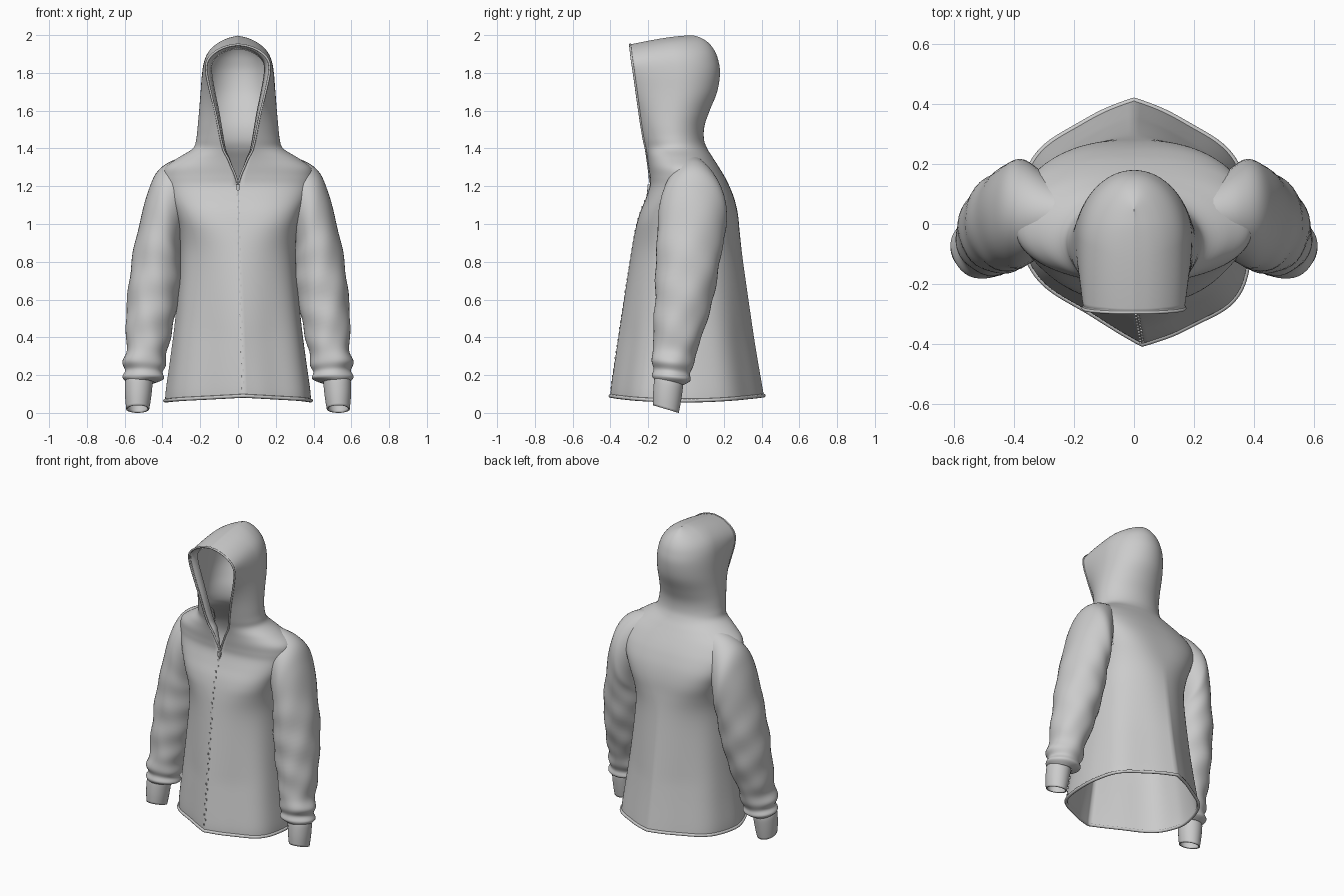
import bpy, bmesh, math
from mathutils import Vector

if "Cube" in bpy.data.objects:
    bpy.data.objects.remove(bpy.data.objects["Cube"])


def smooth_rows(rows, steps):
    """Catmull-Rom interpolation of a table of section values."""
    out = []
    for i in range(len(rows) - 1):
        a, b = rows[max(i - 1, 0)], rows[i]
        c, d = rows[i + 1], rows[min(i + 2, len(rows) - 1)]
        for k in range(steps):
            t = k / steps
            out.append([0.5 * (2 * q + (r - p) * t + (2 * p - 5 * q + 4 * r - s) * t * t
                               + (3 * q - p - 3 * r + s) * t ** 3)
                        for p, q, r, s in zip(a, b, c, d)])
    return out + [list(rows[-1])]


def warp(p):
    """Lopsided hang of the front: zip drifts right, right front corner swings forward."""
    d = max(0, 1 - p.z / 1.2)
    front = min(1, max(0, -p.y / .35))
    return Vector((p.x + .03 * d * front, p.y - .05 * d * front * p.x / .38, p.z))


def flip(p):
    return Vector((-p.x, p.y, p.z))


def loft(name, grid, closed=False, thickness=0.008, skip=None, deform=None):
    """Skin both halves from +x rows of points and give them cloth thickness."""
    bm = bmesh.new()
    n = len(grid[0])
    for side in (1, -1):
        vs = [[bm.verts.new(p if side > 0 else flip(p)) for p in row] for row in grid]
        for r0, r1 in zip(vs, vs[1:]):
            for j in range(n if closed else n - 1):
                k = (j + 1) % n
                quad = (r0[j], r0[k], r1[k], r1[j])
                mid = sum((v.co for v in quad), Vector()) / 4
                if not (skip and skip(mid)):
                    bm.faces.new(quad[::side])
    bmesh.ops.delete(bm, geom=[v for v in bm.verts if not v.link_faces], context='VERTS')
    bmesh.ops.remove_doubles(bm, verts=bm.verts, dist=0.0005)
    if deform:
        for v in bm.verts:
            v.co = deform(v.co)
    ob = finish(name, bm)
    s = ob.modifiers.new("cloth", 'SOLIDIFY')
    s.thickness = thickness
    s.offset = -1


def finish(name, bm):
    me = bpy.data.meshes.new(name)
    bm.to_mesh(me)
    bm.free()
    ob = bpy.data.objects.new(name, me)
    bpy.context.collection.objects.link(ob)
    bpy.ops.object.select_all(action='DESELECT')
    ob.select_set(True)
    bpy.context.view_layer.objects.active = ob
    bpy.ops.object.shade_smooth_by_angle(angle=math.radians(60))
    return ob


def cord(name, pts, radius, cyclic=False):
    cu = bpy.data.curves.new(name, 'CURVE')
    cu.dimensions = '3D'
    cu.bevel_depth = radius
    cu.bevel_resolution = 2
    sp = cu.splines.new('POLY')
    sp.points.add(len(pts) - 1)
    for p, q in zip(sp.points, pts):
        p.co = (*q, 1)
    sp.use_cyclic_u = cyclic
    bpy.context.collection.objects.link(bpy.data.objects.new(name, cu))


# Torso and hood sections: z, half width, front y, back y, front opening / half width
BODY = [
    (0.065, .382, -.40, .412, 0), (0.13, .377, -.395, .402, 0), (0.30, .354, -.372, .375, 0),
    (0.50, .330, -.343, .345, 0), (0.80, .305, -.297, .302, 0), (0.95, .310, -.272, .285, 0),
    (1.05, .335, -.247, .275, 0), (1.13, .370, -.215, .257, 0), (1.20, .395, -.192, .230, 0),
    (1.25, .400, -.192, .205, .03), (1.30, .385, -.198, .175, .085), (1.35, .318, -.205, .143, .17),
    (1.40, .239, -.213, .112, .33), (1.45, .221, -.224, .095, .41), (1.52, .213, -.236, .098, .49),
    (1.60, .206, -.248, .125, .59), (1.70, .198, -.262, .165, .74), (1.80, .190, -.276, .180, .88),
    (1.87, .177, -.285, .170, .93), (1.92, .152, -.290, .150, .92), (1.96, .110, -.293, .118, .91),
    (1.985, .060, -.295, .080, .90), (1.997, 0, -.295, .045, .90)]
COLS = 56


def body_ring(z, w, yf, yb, ratio):
    n = 2 + .9 * math.exp(-((z - 1.08) / .16) ** 2)          # squarer across chest and shoulders
    hem_w = min(1, max(0, (1.0 - z) / .6))                   # pointed front and back at the hem
    a0 = -math.acos(min(max(ratio, 0), .95) ** (n / 2))
    mid = (yf + yb) / 2
    cap = max(0, z - 1.82) / .175
    drape = max(0, 1 - z / 1.05)
    ring = []
    for j in range(COLS + 1):
        a = a0 + (math.pi / 2 - a0) * j / COLS
        c, s = max(0, math.cos(a)), math.sin(a)
        X, Y = c ** (2 / n), abs(s) ** (2 / n)
        r = (c ** 8 + (abs(s) + .5 * c) ** 8) ** (-1 / 8)
        h = hem_w * (.65 if s > 0 else .85)
        X, Y = X + (c * r - X) * h, Y + (abs(s) * r - Y) * h
        y = mid + ((yb - mid) * Y if s > 0 else (yf - mid) * Y / abs(math.sin(a0)) ** (2 / n))
        fold = 1 + .012 * drape * math.cos(9 * a) * c
        zz = z - .045 * cap * (max(0, -y) / .29) ** 1.4       # hood slopes to its front edge
        zz += .03 * (y / .4) ** 2 * max(0, 1 - z / .4)        # hem lifts at front and back
        ring.append(Vector((max(w, 0) * X * fold, y * fold, zz)))
    return ring


def armhole(p):
    return p.x > .27 and ((p.y - .035) / .14) ** 2 + ((p.z - 1.12) / .18) ** 2 < 1


grid = [body_ring(*r) for r in smooth_rows(BODY, 5)]
loft("torso_and_hood", grid, skip=armhole, deform=warp)

# Turned-in facing and rolled rim around the hood opening
edge = [row[0] for row in grid if row[0].z > 1.22]
facing = []
for p in edge:
    grow = min(1, (p.z - 1.2) / .15)
    drop = .025 * max(0, p.z - 1.8) / .15
    facing.append([p + Vector((-.18 * p.x * t, .05 * t * grow, -drop * t)) for t in (1, .5, 0)])
loft("hood_facing", facing, thickness=.005)
cord("hood_rim", edge + [flip(p) for p in reversed(edge[:-1])], .006)

# Hem band
hem = grid[0]
cord("hem_band", [warp(p) for p in hem + [flip(p) for p in hem[-2:0:-1]]], .01, True)

# Sleeve sections: outer x, z, inner x, z, centre y, half depth
SLEEVE = [
    (.255, 1.362, .300, .95, .03, .120), (.355, 1.332, .302, .92, .035, .155),
    (.432, 1.272, .303, .89, .037, .176), (.480, 1.16, .303, .85, .033, .182),
    (.527, .98, .300, .79, .018, .174), (.567, .78, .303, .67, .003, .164),
    (.588, .58, .330, .52, -.02, .147), (.593, .42, .360, .39, -.045, .128),
    (.592, .33, .378, .315, -.062, .112), (.610, .27, .382, .255, -.072, .112),
    (.595, .225, .400, .215, -.075, .098), (.612, .19, .392, .18, -.078, .102),
    (.590, .165, .445, .16, -.09, .078)]
CUFF = [(.588, .19, .452, .185, -.088, .070), (.598, .16, .452, .155, -.092, .076),
        (.598, .09, .460, .08, -.100, .074), (.592, .02, .470, .02, -.106, .068)]


def sleeve_ring(xo, zo, xi, zi, cy, ry, wrinkle=0.0, tilt=0.0):
    c = Vector(((xo + xi) / 2, cy, (zo + zi) / 2))
    out = Vector(((xo - xi) / 2, 0, (zo - zi) / 2))
    back = Vector((0, ry, -tilt))
    ring = []
    for j in range(40):
        a = -math.tau * j / 40
        f = 1 + wrinkle * (math.sin(2 * a + 34 * c.z) + .6 * math.sin(5 * a - 21 * c.z))
        ring.append(c + (out * math.cos(a) + back * math.sin(a)) * f)
    return ring


rows = smooth_rows(SLEEVE, 6)
sleeve = []
for i, r in enumerate(rows):
    t = i / (len(rows) - 1)
    sleeve.append(sleeve_ring(*r, wrinkle=.035 * math.sin(math.pi * t) * t * 1.3, tilt=.015 * t))
loft("sleeves", sleeve, closed=True)
loft("cuffs", [sleeve_ring(*r, tilt=.02) for r in smooth_rows(CUFF, 4)], closed=True)

# Zip: teeth down the front seam, slider and pull at the top
seam = [warp(row[0]) for row in grid if row[0].z <= 1.21]
bm = bmesh.new()


def box(centre, size):
    for v in bmesh.ops.create_cube(bm, size=1)['verts']:
        v.co = Vector(centre) + Vector([v.co[k] * size[k] for k in range(3)])


for k in range(34):
    z = .13 + k * .032
    for p, q in zip(seam, seam[1:]):
        if p.z <= z < q.z:
            m = p.lerp(q, (z - p.z) / (q.z - p.z))
            box((m.x + (.004 if k % 2 else -.004), m.y, z), (.008, .006, .012))
box((0, seam[-1].y - .006, 1.195), (.022, .014, .03))
box((0, seam[-1].y - .012, 1.165), (.010, .005, .04))
finish("zip", bm)
